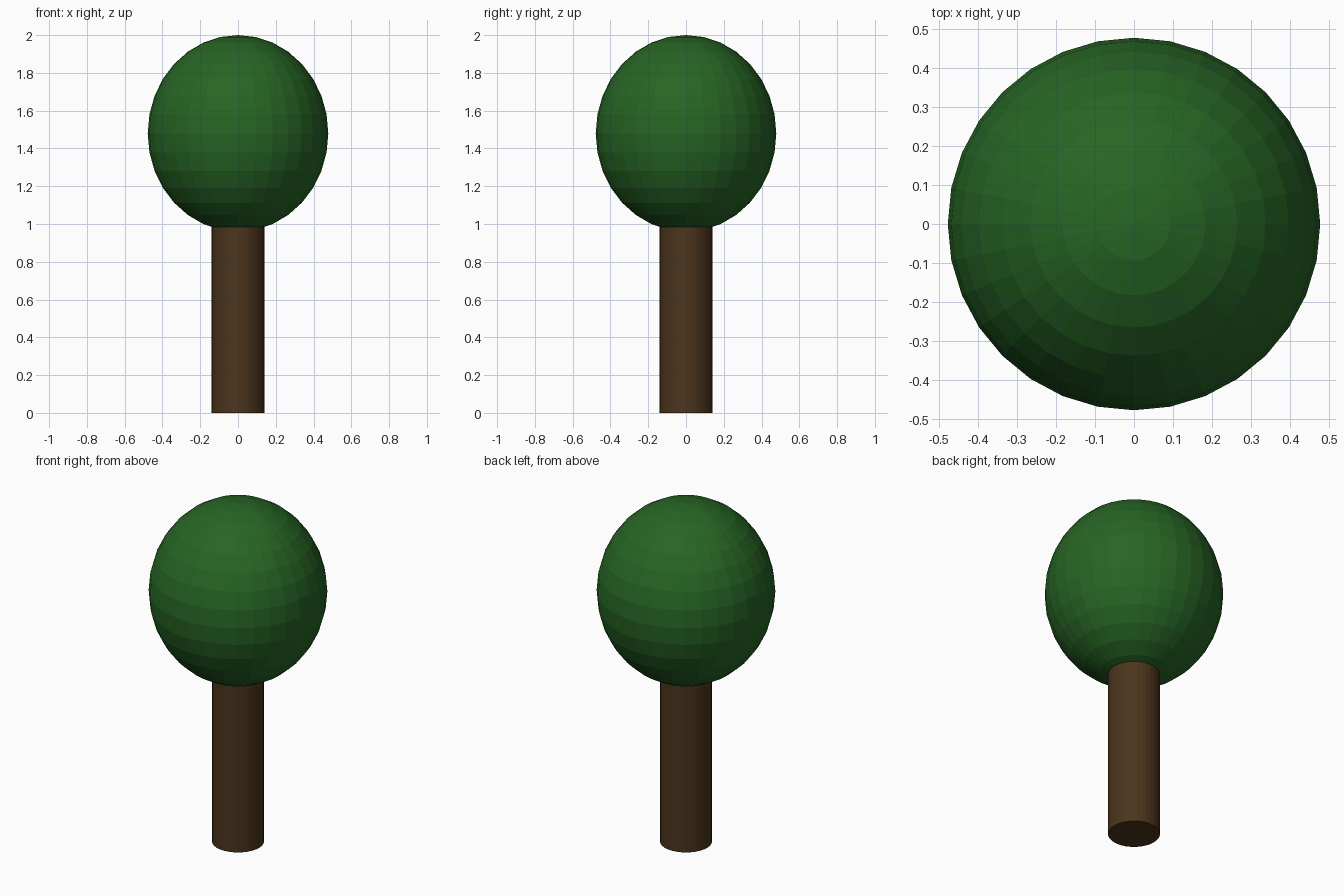
import bpy

if "Cube" in bpy.data.objects:
    bpy.data.objects.remove(bpy.data.objects["Cube"])


def finish(name, color):
    obj = bpy.context.object
    obj.name = name
    mat = bpy.data.materials.new(name + "_color")
    mat.diffuse_color = (*color, 1)
    mat.use_nodes = True
    mat.node_tree.nodes["Principled BSDF"].inputs["Base Color"].default_value = mat.diffuse_color
    obj.data.materials.append(mat)
    return obj


# Trunk: straight cylinder, top tucked into the foliage
TRUNK_H = 1.0
bpy.ops.mesh.primitive_cylinder_add(vertices=32, radius=0.139, depth=TRUNK_H,
                                    location=(0, 0, TRUNK_H / 2))
finish("trunk", (0.07, 0.035, 0.012))

# Foliage: faceted ball, slightly taller than wide
bpy.ops.mesh.primitive_uv_sphere_add(segments=32, ring_count=16, radius=1,
                                     location=(0, 0, 1.48))
foliage = finish("foliage", (0.02, 0.13, 0.018))
foliage.scale = (0.478, 0.478, 0.52)
bpy.ops.object.transform_apply(location=False, rotation=False, scale=True)
